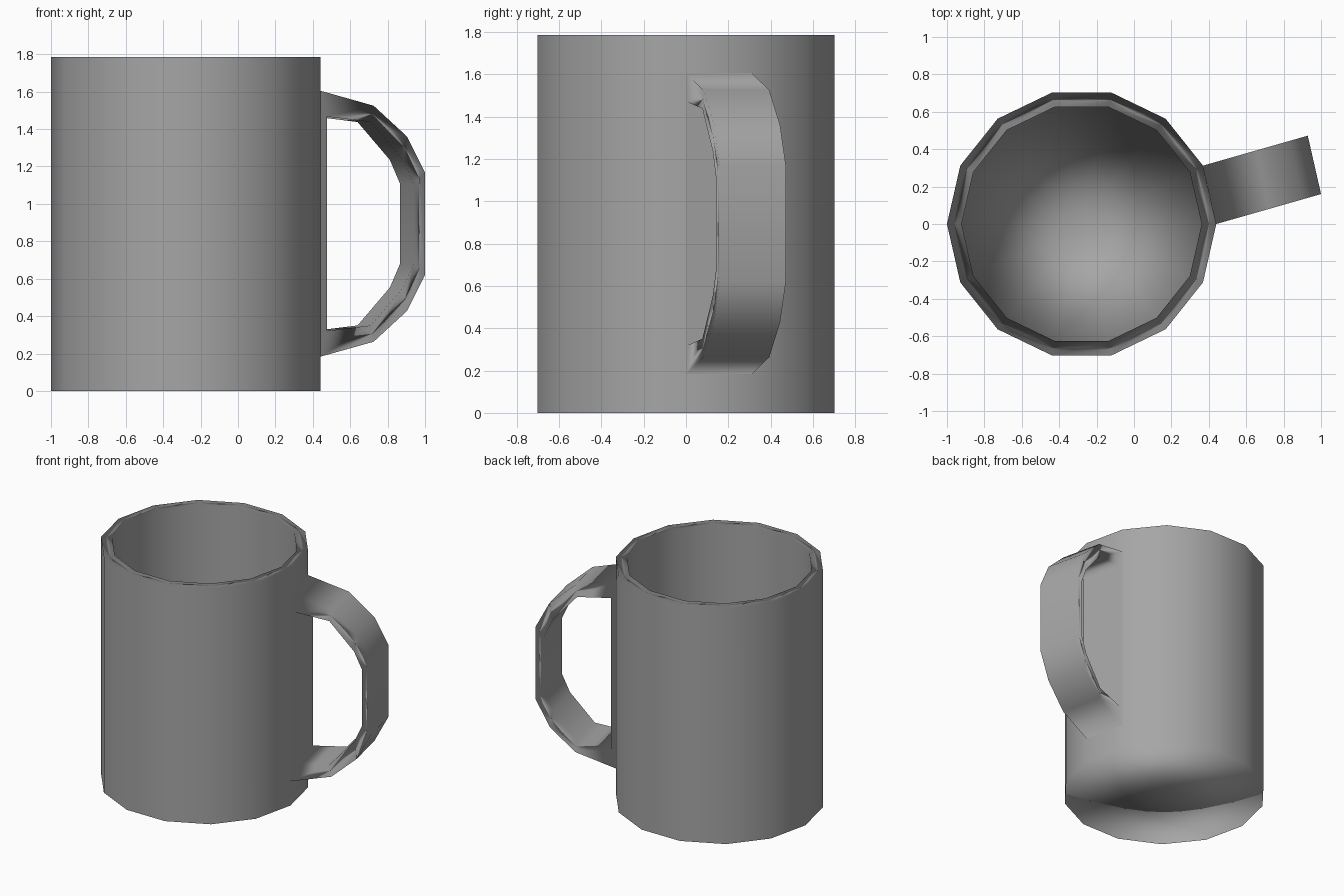
import bpy, bmesh
from math import cos, sin, tau
from mathutils import Vector

if "Cube" in bpy.data.objects:
    bpy.data.objects.remove(bpy.data.objects["Cube"])

SIDES = 14
CX = -0.28          # axis of the cup
grey = bpy.data.materials.new("dark_grey")
grey.diffuse_color = (0.38, 0.38, 0.38, 1)
grey.use_nodes = True
grey.node_tree.nodes["Principled BSDF"].inputs["Base Color"].default_value = grey.diffuse_color


def finish(bm, name, normals):
    bmesh.ops.recalc_face_normals(bm, faces=bm.faces)
    for f in bm.faces:
        f.smooth = True
    me = bpy.data.meshes.new(name)
    bm.to_mesh(me)
    bm.free()
    # soft shading carried by one normal per vertex
    me.normals_split_custom_set_from_vertices([n.normalized() for n in normals])
    me.materials.append(grey)
    ob = bpy.data.objects.new(name, me)
    bpy.context.collection.objects.link(ob)
    return ob


def bridge(bm, a, b):
    n = len(a)
    for i in range(n):
        j = (i + 1) % n
        bm.faces.new((a[i], a[j], b[j], b[i]))


def fan(bm, ring, centre):
    for i in range(len(ring)):
        bm.faces.new((ring[i - 1], ring[i], centre))


# Cup: 14-sided hollow body, outside wall up, over the rim, inside wall down
profile = [(0.72, 0, 1), (0.72, 1.785, 1), (0.642, 1.785, -1), (0.642, 0.08, -1)]
bm = bmesh.new()
rings, normals = [], []
for r, z, side in profile:
    dirs = [Vector((cos(tau * i / SIDES), sin(tau * i / SIDES), 0)) for i in range(SIDES)]
    rings.append([bm.verts.new((CX + r * d.x, r * d.y, z)) for d in dirs])
    normals += [d * side for d in dirs]
for a, b in zip(rings, rings[1:]):
    bridge(bm, a, b)
fan(bm, rings[0], bm.verts.new((CX, 0, 0)))
fan(bm, rings[-1], bm.verts.new((CX, 0, 0.08)))
normals += [Vector((0, 0, -1)), Vector((0, 0, 1))]
finish(bm, "cup_body", normals)

# Handle: closed D-shaped loop with a thin plate against one cup facet
ZMID = 0.894
upper_out = [(0.44, 1.605), (0.725, 1.525), (0.904, 1.36), (1.0, 1.167)]
upper_in = [(0.475, 1.467), (0.71, 1.438), (0.883, 1.235), (0.938, 1.107)]
FACET = Vector((0.975, 0.2225, 0))


def mirrored(pts):
    return pts + [(x, 2 * ZMID - z) for x, z in reversed(pts)]


def edge_loop(bm, pts, dx, dy):
    return [bm.verts.new((x + dx, (x - 0.44) * 0.286 + dy, z)) for x, z in pts]


def loop_normals(pts, side):
    out = [FACET]
    for p, q in zip(pts, pts[2:]):
        out.append((FACET * (p[1] - q[1]) + Vector((0, 0, q[0] - p[0]))) * side)
    return out + [FACET]


bm = bmesh.new()
outer, inner = mirrored(upper_out), mirrored(upper_in)
near_out, near_in = edge_loop(bm, outer, 0, 0), edge_loop(bm, inner, 0, 0)
far_out, far_in = edge_loop(bm, outer, -0.071, 0.312), edge_loop(bm, inner, -0.071, 0.312)
bridge(bm, near_out, far_out)
bridge(bm, far_out, far_in)
bridge(bm, far_in, near_in)
bridge(bm, near_in, near_out)
finish(bm, "handle", (loop_normals(outer, 1) + loop_normals(inner, -1)) * 2)
